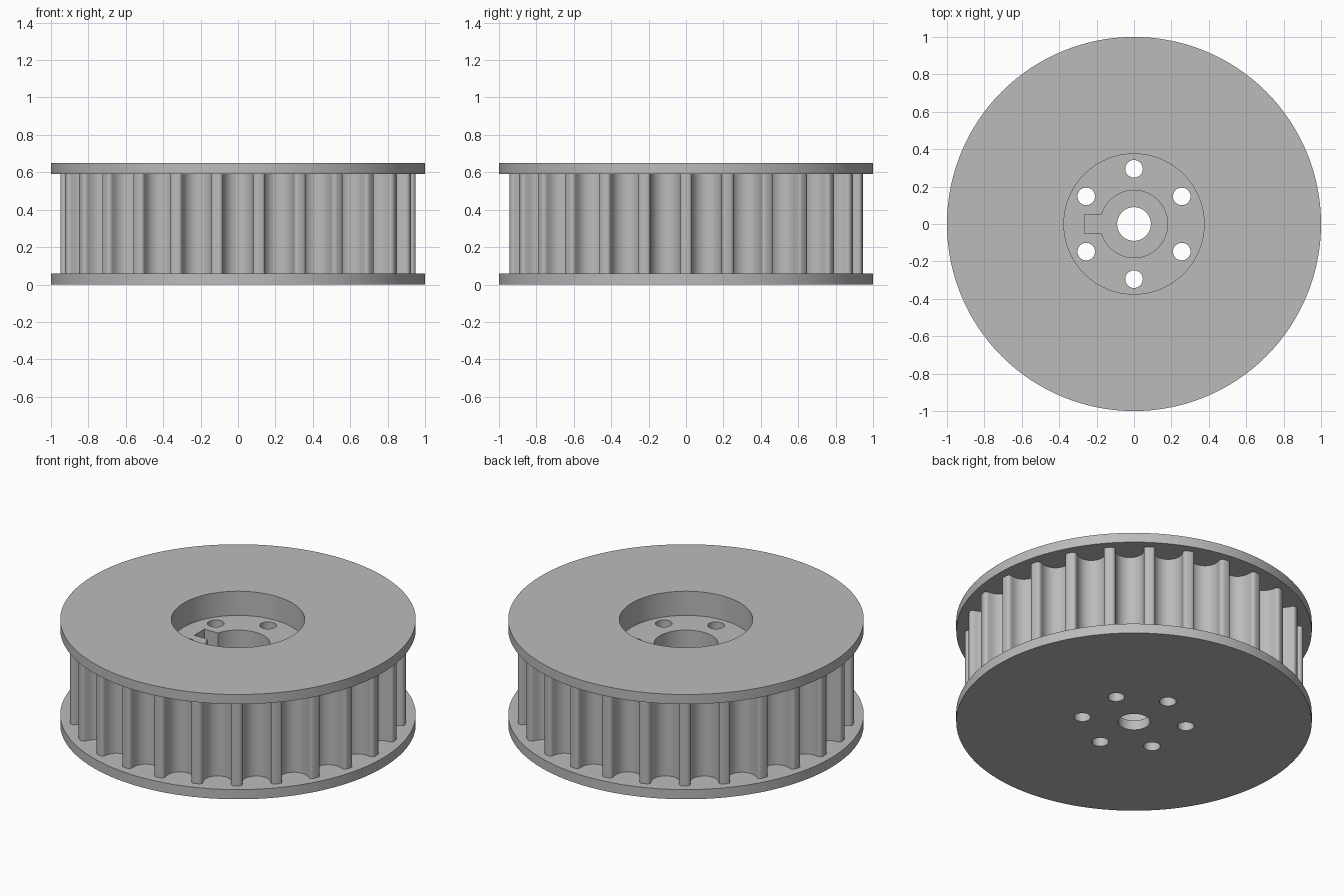
import bpy
import bmesh
from math import sin, cos, pi, radians, asin

if "Cube" in bpy.data.objects:
    bpy.data.objects.remove(bpy.data.objects["Cube"])

TEETH = 26
TIP_R = 0.945
GROOVE_DEPTH = 0.12
GROOVE_R = 0.08
CORNER_R = 0.02
FLANGE = 0.06
HEIGHT = 0.65
RECESS_Z = 0.5

steel = bpy.data.materials.new("grey steel")
steel.use_nodes = True
GREY = (0.5, 0.5, 0.5, 1)
steel.diffuse_color = GREY
steel.node_tree.nodes["Principled BSDF"].inputs["Base Color"].default_value = GREY


def circle(radius, n, cx=0, cy=0):
    return [(cx + radius * cos(2 * pi * i / n), cy + radius * sin(2 * pi * i / n))
            for i in range(n)]


def prism(name, outline, z0, z1):
    """Extrude a closed counter-clockwise outline from z0 to z1."""
    bm = bmesh.new()
    base = bm.faces.new([bm.verts.new((x, y, z0)) for x, y in outline])
    top = bmesh.ops.extrude_face_region(bm, geom=[base])["geom"]
    verts = [v for v in top if isinstance(v, bmesh.types.BMVert)]
    bmesh.ops.translate(bm, vec=(0, 0, z1 - z0), verts=verts)
    bmesh.ops.recalc_face_normals(bm, faces=bm.faces)
    mesh = bpy.data.meshes.new(name)
    bm.to_mesh(mesh)
    bm.free()
    mesh.materials.append(steel)
    obj = bpy.data.objects.new(name, mesh)
    bpy.context.collection.objects.link(obj)
    return obj


def activate(obj):
    bpy.ops.object.select_all(action="DESELECT")
    obj.select_set(True)
    bpy.context.view_layer.objects.active = obj


def cut(obj, *cutters):
    for cutter in cutters:
        activate(obj)
        mod = obj.modifiers.new("cut", "BOOLEAN")
        mod.operation = "DIFFERENCE"
        mod.solver = "EXACT"
        mod.object = cutter
        bpy.ops.object.modifier_apply(modifier=mod.name)


def drum_outline():
    """Round-bottomed grooves with rounded tooth corners, a tooth facing +x."""
    half = []
    for i in range(9):
        t = radians(90) * i / 8
        half.append((TIP_R - GROOVE_DEPTH + GROOVE_R * (1 - cos(t)), GROOVE_R * sin(t)))
    for i in range(6):
        s = radians(90) * i / 5
        half.append((TIP_R - CORNER_R * (1 - sin(s)),
                     GROOVE_R + CORNER_R * (1 - cos(s))))
    groove = [(u, -v) for u, v in reversed(half[1:])] + half
    points = []
    for k in range(TEETH):
        a = 2 * pi * (k + 0.5) / TEETH
        points += [(u * cos(a) - v * sin(a), u * sin(a) + v * cos(a)) for u, v in groove]
    return points


def keyed_outline(radius, key_x, key_half):
    """Round bore with a square keyway towards -x."""
    gap = asin(key_half / radius)
    start, sweep = -pi + gap, 2 * (pi - gap)
    arc = [(radius * cos(start + sweep * i / 60), radius * sin(start + sweep * i / 60))
           for i in range(61)]
    return arc + [(key_x, key_half), (key_x, -key_half)]


# Solid parts
drum = prism("toothed_drum", drum_outline(), FLANGE, HEIGHT - FLANGE)
bottom = prism("bottom_flange", circle(1, 128), 0, FLANGE)
top = prism("top_flange", circle(1, 128), HEIGHT - FLANGE, HEIGHT)

# Cutters for the recess, keyed bore, shaft hole and bolt holes
recess = prism("recess_cutter", circle(0.375, 96), RECESS_Z, 1)
bore = prism("bore_cutter", keyed_outline(0.18, -0.265, 0.05), -0.5, 1)
shaft = prism("shaft_cutter", circle(0.09, 48), -0.5, 1)
bolts = []
for k in range(6):
    a = radians(30 + 60 * k)
    bolts.append(prism("bolt_cutter", circle(0.047, 32, 0.295 * cos(a), 0.295 * sin(a)),
                       -0.5, 1))

cut(top, recess)
cut(drum, recess, bore, *bolts)
cut(bottom, shaft, *bolts)
for cutter in [recess, bore, shaft] + bolts:
    bpy.data.objects.remove(cutter)

for part in (drum, bottom, top):
    activate(part)
    bpy.ops.object.shade_smooth_by_angle(angle=radians(35))
